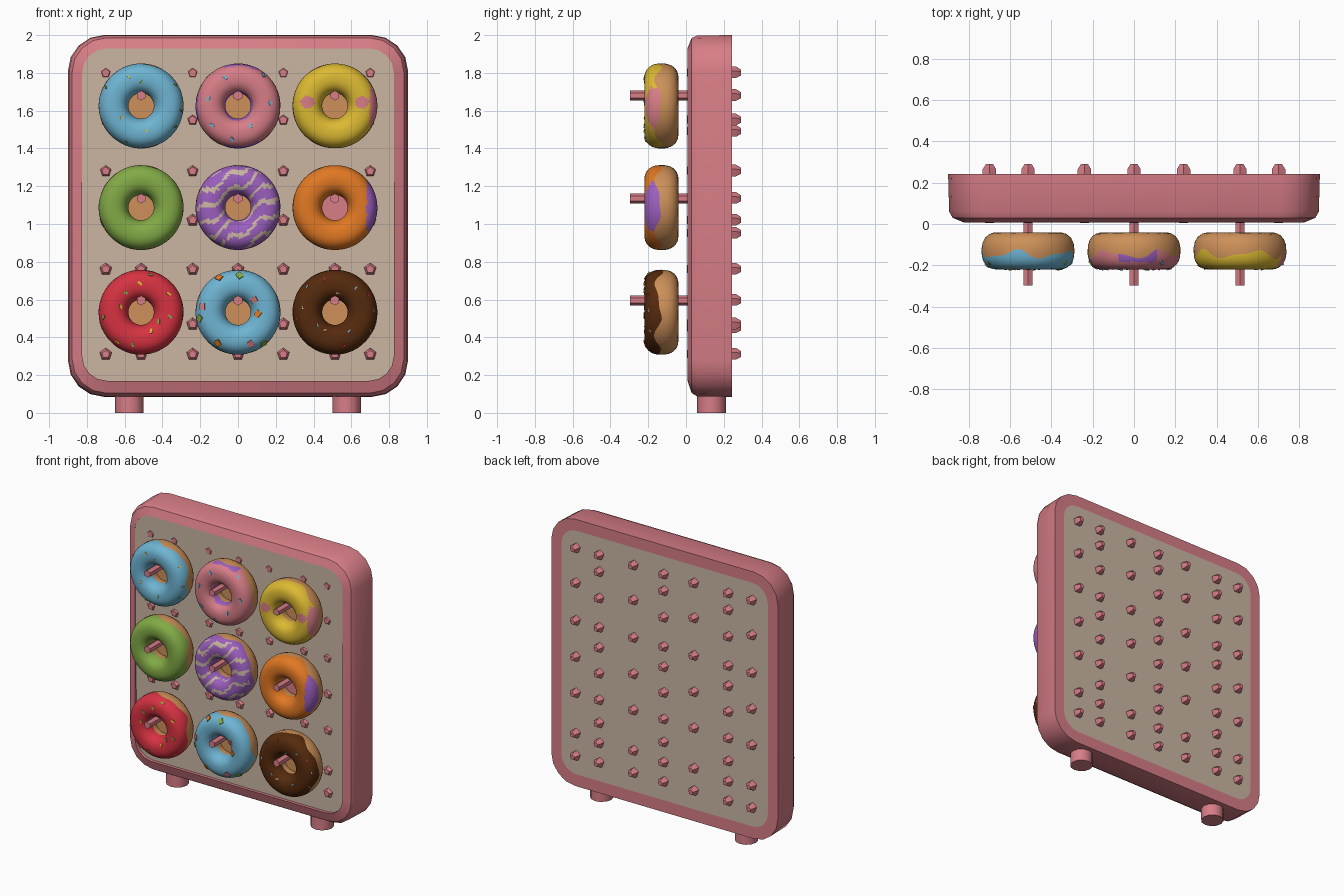
import bpy, bmesh, random
from math import sin, cos, pi, tau, copysign
from mathutils import Vector, Matrix

random.seed(4)
if "Cube" in bpy.data.objects:
    bpy.data.objects.remove(bpy.data.objects["Cube"])

COLOURS = {
    "pink": (.68, .205, .24), "cream": (.60, .47, .37), "dough": (.61, .28, .10),
    "blue": (.156, .456, .645), "yellow": (.716, .485, .032), "green": (.223, .402, .061),
    "purple": (.327, .114, .515), "orange": (.753, .188, .017), "red": (.68, .032, .053),
    "brown": (.091, .023, .004)}
MATS = {}
for name, rgb in COLOURS.items():
    m = bpy.data.materials.new(name)
    m.use_nodes = True
    m.diffuse_color = (*rgb, 1)
    m.node_tree.nodes["Principled BSDF"].inputs["Base Color"].default_value = (*rgb, 1)
    MATS[name] = m
made = []


def finish(bm, name, colours):
    """Turn a bmesh into an object with the named materials as slots."""
    bmesh.ops.recalc_face_normals(bm, faces=bm.faces)
    mesh = bpy.data.meshes.new(name)
    bm.to_mesh(mesh)
    bm.free()
    for c in colours:
        mesh.materials.append(MATS[c])
    ob = bpy.data.objects.new(name, mesh)
    bpy.context.collection.objects.link(ob)
    made.append(ob)
    return ob


def bridge(bm, rings):
    """Quads between successive closed rings; returns the faces row by row."""
    rows = []
    for p, q in zip(rings, rings[1:]):
        n = len(p)
        rows.append([bm.faces.new((p[i], p[(i + 1) % n], q[(i + 1) % n], q[i])) for i in range(n)])
    return rows


def lathe_y(bm, x, z, sides, profile):
    """Closed solid of revolution along y from (y, radius) pairs."""
    rings = [[bm.verts.new((x + r * sin(tau * i / sides), y, z + r * cos(tau * i / sides)))
              for i in range(sides)] for y, r in profile]
    bridge(bm, rings)
    bm.faces.new(rings[0])
    bm.faces.new(rings[-1])


# Board: rounded slab with a pink rim and cream panels on both sides
def panel_y(z):
    return .008 + .0125 * (1.93 - z)


def rounded_ring(bm, half, low, high, radius, y=None):
    verts = []
    for k, (sx, top) in enumerate(((1, 1), (-1, 1), (-1, 0), (1, 0))):
        cx = sx * (half - radius)
        cz = high - radius if top else low + radius
        for j in range(5):
            a = (k + j / 4) * pi / 2
            z = cz + radius * sin(a)
            verts.append(bm.verts.new((cx + radius * cos(a), panel_y(z) if y is None else y, z)))
    return verts


bm = bmesh.new()
rings = [rounded_ring(bm, *args) for args in (
    (.82, .17, 1.92, .12, .243), (.9, .085, 2, .19, .243), (.895, .087, 1.998, .19, .06),
    (.878, .105, 1.985, .18, .03), (.825, .17, 1.93, .13, .008), (.825, .17, 1.93, .13))]
bridge(bm, rings)
for ring in (rings[0], rings[-1]):
    bm.faces.new(ring).material_index = 1
finish(bm, "board", ["pink", "cream"])

# Feet
for side, x in (("left", .575), ("right", -.575)):
    bm = bmesh.new()
    bmesh.ops.create_cone(bm, cap_ends=True, segments=12, radius1=.076, radius2=.076, depth=.12,
                          matrix=Matrix.Translation((x, .135, .06)))
    finish(bm, side + "_foot", ["pink"])

# Pegs that pass through the board
XS = (-.513, 0, .513)
HOOK_Z = (1.68, 1.135, .595)
ROWS = (1.8, 1.55, 1.28, 1.02, .76, .47, .31)
HOOK_ROWS = (1.8, 1.49, 1.28, .95, .76, .45, .31) + HOOK_Z
bm = bmesh.new()
for x in (-.7, -.24, .24, .7, *XS):
    for z in HOOK_ROWS if x in XS else ROWS:
        lathe_y(bm, x, z, 5, ((.005, .022), (.02, .034), (.265, .034), (.29, .018)))
finish(bm, "pegs", ["pink"])

# Hooks carrying the rings
bm = bmesh.new()
for x in XS:
    for z in HOOK_Z:
        lathe_y(bm, x, z, 6, ((-.297, .026), (.1, .026)))
finish(bm, "hooks", ["pink"])


# Doughnuts
def soft(v):
    return copysign(abs(v) ** .85, v)


def surface(a, phi):
    r = .146 + .079 * soft(cos(phi))
    return Vector((r * cos(a), -.13 - .09 * soft(sin(phi)), r * sin(a)))


def doughnut(name, x, z, icing, accent, rule, hole):
    bm = bmesh.new()
    n, top, under = 72, 20, 10
    rings = []
    for k in range(top + under):
        ring = []
        for i in range(n):
            a = tau * i / n
            edge = .15 + .16 * sin(5 * a + x * 9) + .08 * sin(9 * a + z)
            inner = pi - .1
            if k <= top:
                phi = edge + (inner - edge) * k / top
            else:
                phi = inner + (tau + edge - inner) * (k - top) / under
            ring.append(bm.verts.new(surface(a, phi)))
        rings.append(ring)
    for k, row in enumerate(bridge(bm, rings + rings[:1])):
        for f in row:
            c = f.calc_center_median()
            if k < top:
                f.material_index = 2 if rule and rule(c.x, c.y, c.z) else 1
    ob = finish(bm, name, ["dough", icing, accent])
    ob.location = (x, 0, z)
    # Backing seen through the hole
    bm = bmesh.new()
    lathe_y(bm, x, z, 24, ((-.1, .071), (-.085, .071)))
    finish(bm, name + "_hole_backing", [hole])


def sprinkles(name, x, z, colours, count, width, length):
    """Thin plates scattered over the icing."""
    bm = bmesh.new()
    for i in range(count):
        a = tau * (i + random.uniform(-.3, .3)) / count
        phi = random.uniform(.5, 2.1)
        normal = Vector((cos(phi) * cos(a), -sin(phi), cos(phi) * sin(a)))
        turn = normal.to_track_quat("Z", "Y").to_matrix().to_4x4()
        place = (Matrix.Translation(surface(a, phi) + Vector((x, 0, z))) @ turn
                 @ Matrix.Rotation(random.uniform(0, pi), 4, "Z")
                 @ Matrix.Diagonal((width, length, .008, 1)))
        made_verts = bmesh.ops.create_cube(bm, size=1, matrix=place)["verts"]
        for f in {f for v in made_verts for f in v.link_faces}:
            f.material_index = i % len(colours)
    finish(bm, name, colours)


def skirt(x, y, z):
    return y > -.185 and sin(20 * x + 1.2) > -.2


def spots(x, y, z):
    front = y < -.18 and ((abs(x) - .145) / .038) ** 2 + ((z - .02) / .03) ** 2 < 1
    return front or (x > .185 and z < .1)


def stripes(x, y, z):
    return y < -.175 and sin(75 * (z - .6 * x) + 1.5 * sin(40 * x)) > .62


def right_side(x, y, z):
    return x > .168 and z > -.13


Z = (1.625, 1.087, .533)
for name, col, row, icing, accent, rule, hole in (
        ("blue_doughnut", 0, 0, "blue", "green", None, "dough"),
        ("pink_doughnut", 1, 0, "pink", "purple", skirt, "dough"),
        ("yellow_doughnut", 2, 0, "yellow", "pink", spots, "dough"),
        ("green_doughnut", 0, 1, "green", "green", None, "dough"),
        ("striped_doughnut", 1, 1, "purple", "cream", stripes, "dough"),
        ("orange_doughnut", 2, 1, "orange", "purple", right_side, "pink"),
        ("red_doughnut", 0, 2, "red", "green", None, "dough"),
        ("confetti_doughnut", 1, 2, "blue", "orange", None, "dough"),
        ("chocolate_doughnut", 2, 2, "brown", "brown", None, "dough")):
    doughnut(name, XS[col], Z[row], icing, accent, rule, hole)

for name, col, row, colours, count, width, length in (
        ("blue_sprinkles", 0, 0, ["green", "yellow"], 9, .008, .018),
        ("pink_sprinkles", 1, 0, ["blue"], 7, .014, .026),
        ("red_sprinkles", 0, 2, ["green", "yellow"], 11, .012, .025),
        ("confetti_sprinkles", 1, 2, ["orange", "pink", "green"], 9, .03, .035),
        ("chocolate_sprinkles", 2, 2, ["cream", "red", "blue"], 13, .007, .018)):
    sprinkles(name, XS[col], Z[row], colours, count, width, length)

# Smooth shading with crisp edges
bpy.ops.object.select_all(action="DESELECT")
for ob in made:
    if "sprinkles" not in ob.name:
        ob.select_set(True)
bpy.context.view_layer.objects.active = made[0]
bpy.ops.object.shade_smooth_by_angle(angle=.6)
